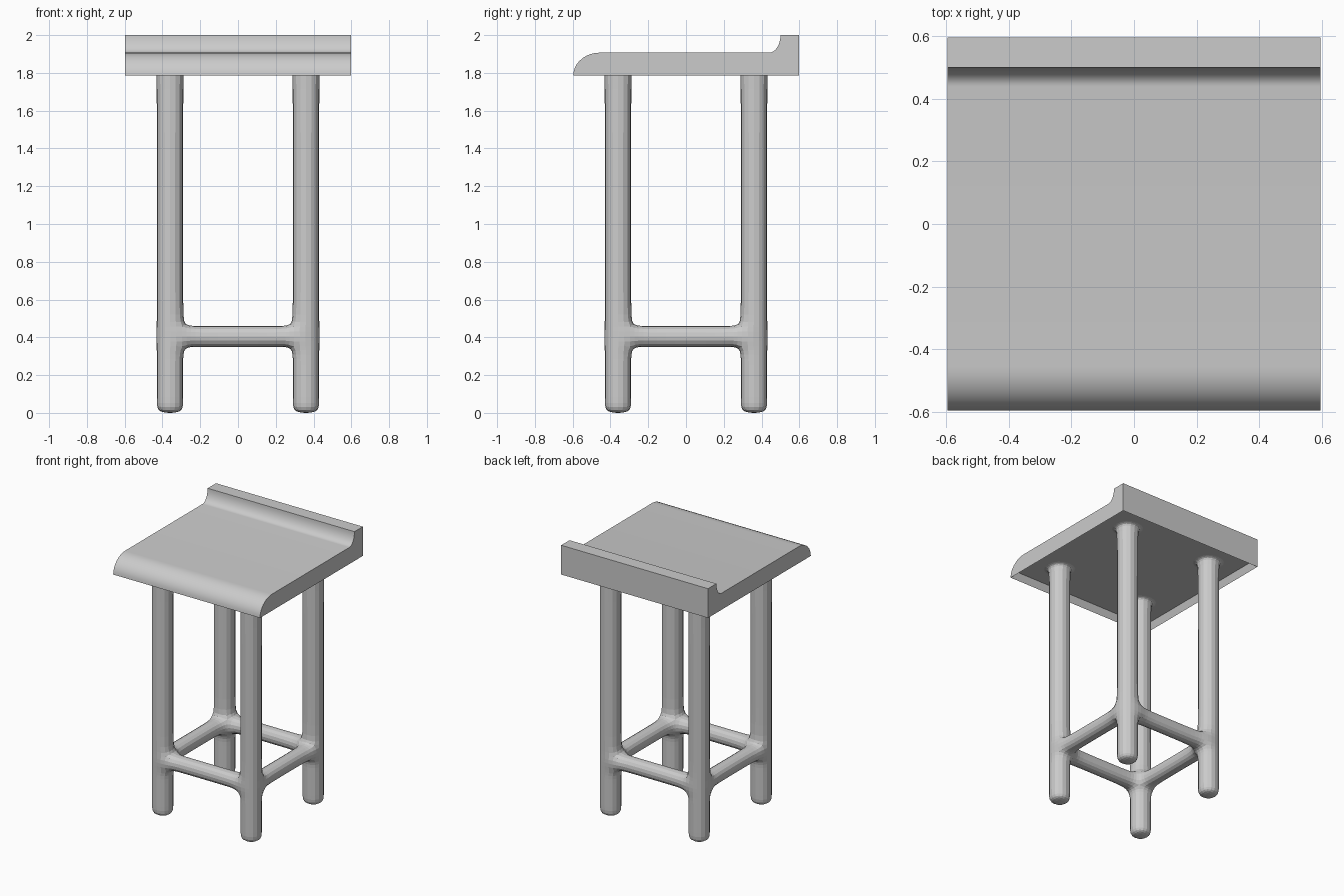
import bpy, bmesh, math

if "Cube" in bpy.data.objects:
    bpy.data.objects.remove(bpy.data.objects["Cube"])


def make_object(name, bm):
    bmesh.ops.recalc_face_normals(bm, faces=bm.faces)
    mesh = bpy.data.meshes.new(name)
    bm.to_mesh(mesh)
    bm.free()
    ob = bpy.data.objects.new(name, mesh)
    bpy.context.collection.objects.link(ob)
    return ob


def arc(cy, cz, ry, rz, a0, a1, n=9):
    angles = [math.radians(a0 + (a1 - a0) * i / n) for i in range(n + 1)]
    return [(cy + ry * math.cos(a), cz + rz * math.sin(a)) for a in angles]


# Seat: side profile swept across x, with a shallow recess underneath
HALF, BOTTOM, TOP = 0.597, 1.785, 1.907
profile = [(HALF, BOTTOM), (HALF, 2.0)]
profile += arc(0.44, 2.0, 0.06, 2.0 - TOP, 0, -90)
profile += arc(-0.457, BOTTOM, 0.14, TOP - BOTTOM, 90, 180)
bm = bmesh.new()
side = bm.faces.new([bm.verts.new((-HALF, y, z)) for y, z in profile])
ext = bmesh.ops.extrude_face_region(bm, geom=[side])["geom"]
bmesh.ops.translate(bm, vec=(2 * HALF, 0, 0),
                    verts=[g for g in ext if isinstance(g, bmesh.types.BMVert)])
if side.is_valid and not any(len(f.verts) == len(profile) and f is not side
                             and abs(f.calc_center_median().x + HALF) < 1e-4
                             for f in bm.faces):
    pass
bmesh.ops.recalc_face_normals(bm, faces=bm.faces)
under = [f for f in bm.faces if all(abs(v.co.z - BOTTOM) < 1e-4 for v in f.verts)]
bmesh.ops.inset_region(bm, faces=under, thickness=0.028)
bmesh.ops.translate(bm, vec=(0, 0, 0.05), verts=under[0].verts)
seat = make_object("seat", bm)
bpy.context.view_layer.objects.active = seat
seat.select_set(True)
bpy.ops.object.shade_smooth_by_angle(angle=math.radians(30))

# Frame: one leg with two half rails as a cage, mirrored and subdivided
C = 0.36
SIGNS = [(1, 1), (-1, 1), (-1, -1), (1, -1)]
LEVELS = [(-0.005, 0.076), (0.055, 0.076), (0.28, 0.076), (0.345, 0.076),
          (0.465, 0.076), (0.53, 0.076), (1.785, 0.076), (1.834, 0.078),
          (1.837, 0.14)]
RAIL_LEVEL = 3
bm = bmesh.new()
rings = [[bm.verts.new((C + sx * r, C + sy * r, z)) for sx, sy in SIGNS]
         for z, r in LEVELS]
bm.faces.new(rings[0])


def bridge(a, b, skip=()):
    for i in range(4):
        if i not in skip:
            j = (i + 1) % 4
            bm.faces.new((a[i], a[j], b[j], b[i]))


for k in range(len(rings) - 1):
    bridge(rings[k], rings[k + 1], skip=(1, 2) if k == RAIL_LEVEL else ())

# Rails leave the two inner sides of the leg and run to the mirror planes
lo, hi = rings[RAIL_LEVEL], rings[RAIL_LEVEL + 1]
for s, axis in ((1, 0), (2, 1)):
    ring = [lo[s], lo[s + 1], hi[s + 1], hi[s]]
    for distance in (0.22, 0.0):
        new = []
        for v in ring:
            co = v.co.copy()
            co[axis] = distance
            co[1 - axis] = C + math.copysign(0.06, co[1 - axis] - C)
            new.append(bm.verts.new(co))
        bridge(ring, new)
        ring = new

frame = make_object("legs_and_rails", bm)
mirror = frame.modifiers.new("mirror", "MIRROR")
mirror.use_axis = (True, True, False)
subdivision = frame.modifiers.new("rounding", "SUBSURF")
subdivision.levels = subdivision.render_levels = 2
